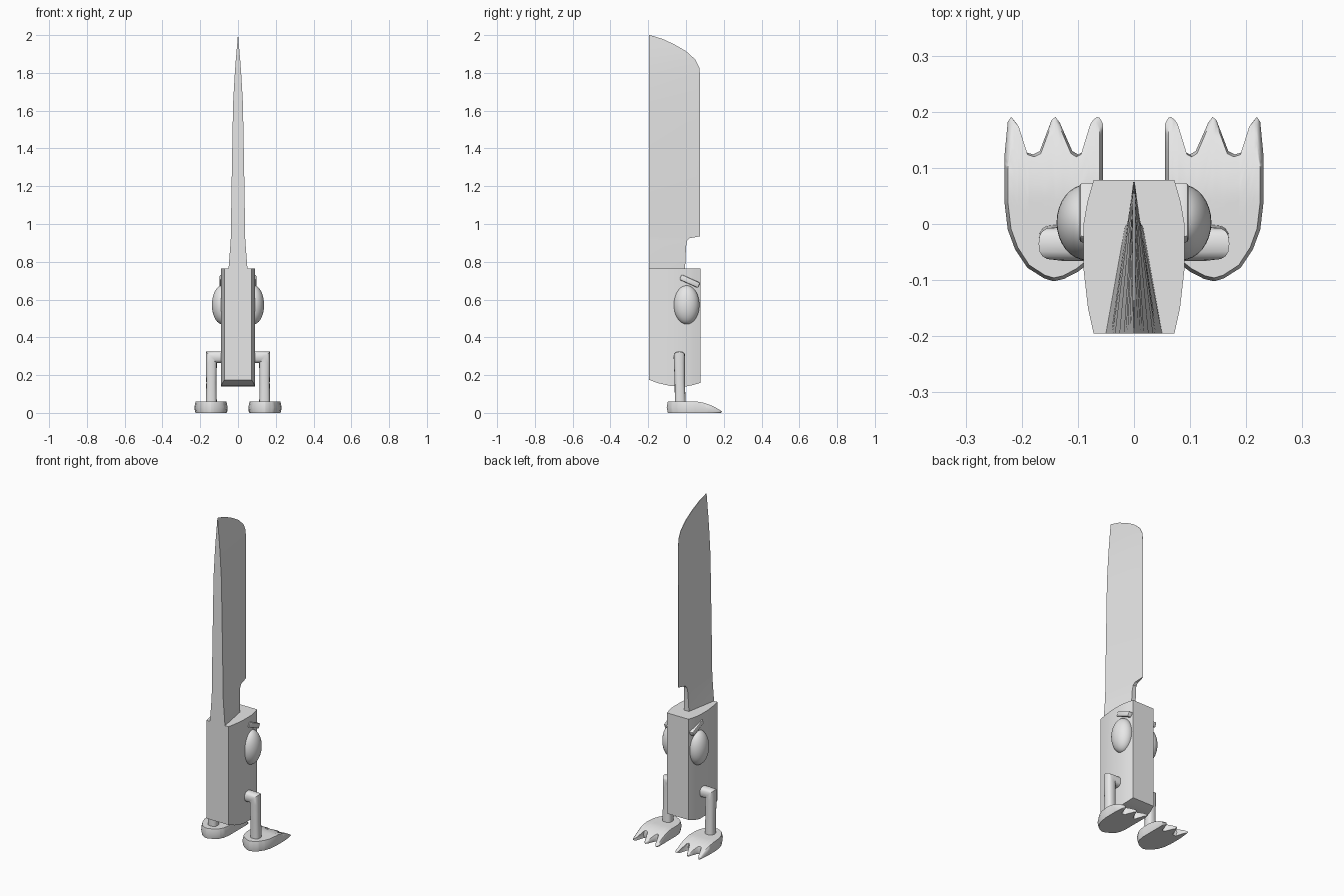
import bpy, bmesh, math
from mathutils import Matrix, Vector

if "Cube" in bpy.data.objects:
    bpy.data.objects.remove(bpy.data.objects["Cube"])

grey = bpy.data.materials.new("plain grey")
grey.diffuse_color = (0.8, 0.8, 0.8, 1)
grey.use_nodes = True
grey.node_tree.nodes["Principled BSDF"].inputs["Base Color"].default_value = grey.diffuse_color


def finish(bm, name, mirror=False, angle=35):
    """Turn a bmesh into a named object, optionally mirrored to the left."""
    bmesh.ops.recalc_face_normals(bm, faces=bm.faces)
    mesh = bpy.data.meshes.new(name)
    bm.to_mesh(mesh)
    bm.free()
    mesh.materials.append(grey)
    ob = bpy.data.objects.new(name, mesh)
    bpy.context.collection.objects.link(ob)
    bpy.ops.object.select_all(action='DESELECT')
    ob.select_set(True)
    bpy.context.view_layer.objects.active = ob
    bpy.ops.object.shade_smooth_by_angle(angle=math.radians(angle))
    if mirror:
        ob.modifiers.new("mirror", 'MIRROR').use_axis[0] = True
    return ob


def loft(rings):
    """Skin a list of equal-length rings and cap both ends."""
    bm = bmesh.new()
    vs = [[bm.verts.new(p) for p in ring] for ring in rings]
    n = len(vs[0])
    for a, b in zip(vs, vs[1:]):
        for i in range(n):
            j = (i + 1) % n
            bm.faces.new((a[i], a[j], b[j], b[i]))
    bm.faces.new(vs[0])
    bm.faces.new(vs[-1])
    return bm


def lerp_table(table, v):
    """Linear interpolation in a list of (key, value)."""
    if v <= table[0][0]:
        return table[0][1]
    for (a, p), (b, q) in zip(table, table[1:]):
        if v <= b:
            return p + (q - p) * (v - a) / (b - a)
    return table[-1][1]


# Handle body: sections along y as (y, half width, bottom z)
body = [(-.195, .072, .175), (-.15, .082, .158), (-.08, .09, .142),
        (0, .09, .14), (.04, .083, .148), (.078, .072, .16)]
finish(loft([[(-w, y, b), (w, y, b), (w, y, .765), (-w, y, .765)]
             for y, w, b in body]), "handle_body")

# Blade: wedge sections up z as (z, edge y, half width of the spine)
blade = [(.72, -.005, .053), (.765, -.005, .05), (.88, 0, .041),
         (.912, .006, .039), (.925, .02, .038), (.935, .075, .038),
         (1.2, .075, .034), (1.64, .075, .026), (1.78, .075, .018),
         (1.83, .07, .0145), (1.87, .05, .0115), (1.915, 0, .0075),
         (1.95, -.06, .0045), (1.98, -.125, .002), (2.0, -.19, .0005)]
rings = []
for z, e, w in blade:
    half = lambda y: w * (.085 - y) / .28
    inner = max(e - .02, -.193)
    tip = half(e) if z < .93 else min(half(e), .002)
    rings.append([(-w, -.195, z), (w, -.195, z), (half(inner), inner, z),
                  (tip, e, z), (-tip, e, z), (-half(inner), inner, z)])
finish(loft(rings), "blade", angle=30)

# Eyes
bm = bmesh.new()
bmesh.ops.create_uvsphere(bm, u_segments=32, v_segments=18, radius=1)
bmesh.ops.transform(bm, verts=bm.verts, matrix=Matrix.Translation((.083, .003, .572))
                    @ Matrix.Diagonal((.055, .068, .103, 1)))
finish(bm, "eye", True)

# Eyebrows: tilted rounded bars
bm = bmesh.new()
bmesh.ops.create_cube(bm, size=1)
bmesh.ops.transform(bm, verts=bm.verts, matrix=Matrix.Diagonal((.034, .108, .03, 1)))
bmesh.ops.bevel(bm, geom=bm.edges[:], offset=.006, segments=2,
                profile=.5, affect='EDGES')
bmesh.ops.transform(bm, verts=bm.verts, matrix=Matrix.Translation((.08, .02, .697))
                    @ Matrix.Rotation(-.42, 4, 'X'))
finish(bm, "eyebrow", True)

# Legs: one bent tube of rounded section, thigh outward then shin down
path = [((.07, -.035, .295), (0, 0, 1), .031),
        ((.125, -.035, .295), (0, 0, 1), .031),
        ((.141, -.035, .295), (1, 0, 1), .029),
        ((.141, -.035, .265), (1, 0, 0), .029),
        ((.141, -.033, .16), (1, 0, 0), .027),
        ((.141, -.03, .04), (1, 0, 0), .029)]
rings = []
for centre, out, r in path:
    ring = []
    for k in range(16):
        a = math.tau * k / 16
        c, s = math.cos(a), math.sin(a)
        # superellipse between a circle and a square
        c, s = (math.copysign(abs(v) ** .75, v) for v in (c, s))
        ring.append(Vector(centre) + Vector(out) * c * r + Vector((0, 1, 0)) * s * r)
    rings.append(ring)
finish(loft(rings), "leg", True)

# Webbed feet: columns across x run from the heel curve to the toe curve
MID = .143
front = [(.055, .178), (.061, .189), (.066, .191), (.073, .185), (.091, .128),
         (.1, .124), (.11, .13), (.132, .18), (.14, .191), (.147, .185),
         (.168, .13), (.18, .124), (.193, .128), (.21, .18), (.219, .191),
         (.225, .182), (.231, .12)]
back = [(.055, .0), (.062, -.04), (.075, -.066), (.1, -.085), (.125, -.098),
        (.143, -.102), (.16, -.097), (.19, -.078), (.212, -.045),
        (.225, -.01), (.231, .04)]
height = [(.06, .06), (.1, .053), (.15, .035), (.192, .012)]
xs = sorted({x for x, _ in front} | {x for x, _ in back})
ROWS = 12
bm = bmesh.new()


def foot_point(i, j, layer):
    x = xs[i]
    y0, y1 = lerp_table(back, x), lerp_table(front, x)
    y = y0 + (y1 - y0) * j / ROWS
    z = lerp_table(height, y)
    if layer == 1:
        return x, y, z * .5
    # top and bottom are drawn in a little to round the rim
    x, y = MID + (x - MID) * .93, .03 + (y - .03) * .955
    return x, y, (z if layer == 2 else 0)


cols = len(xs)
grids = {l: [[bm.verts.new(foot_point(i, j, l)) for j in range(ROWS + 1)]
             for i in range(cols)] for l in (0, 2)}
for g in grids.values():
    for i in range(cols - 1):
        for j in range(ROWS):
            bm.faces.new((g[i][j], g[i + 1][j], g[i + 1][j + 1], g[i][j + 1]))
rim = ([(i, 0) for i in range(cols)] + [(cols - 1, j) for j in range(1, ROWS + 1)]
       + [(i, ROWS) for i in range(cols - 2, -1, -1)]
       + [(0, j) for j in range(ROWS - 1, 0, -1)])
middle = [bm.verts.new(foot_point(i, j, 1)) for i, j in rim]
for k in range(len(rim)):
    n = (k + 1) % len(rim)
    (a, b), (c, d) = rim[k], rim[n]
    for g in grids.values():
        bm.faces.new((g[a][b], g[c][d], middle[n], middle[k]))
finish(bm, "foot", True, 50)
